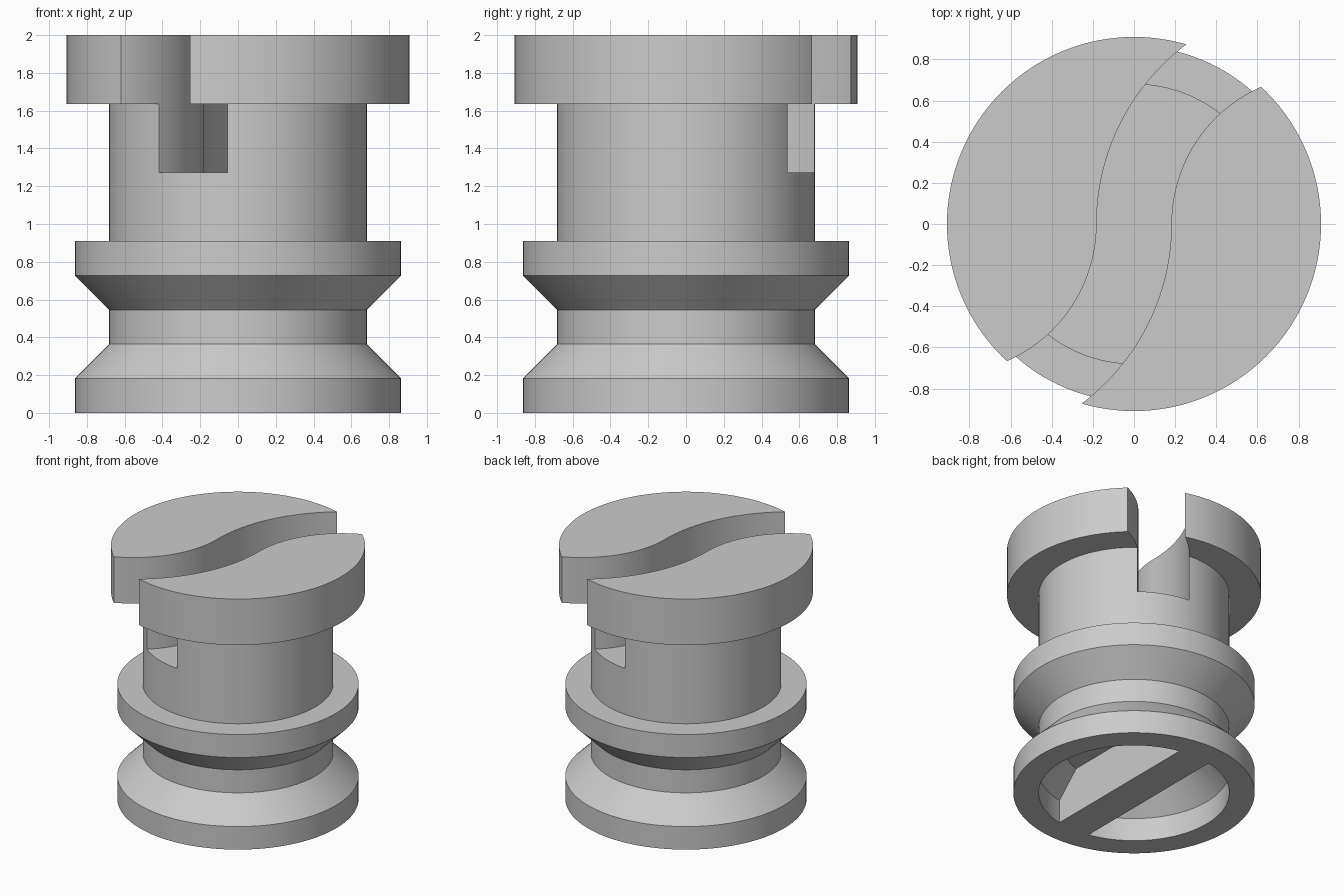
import bpy, bmesh
from math import sin, cos, pi, radians
from mathutils import Vector, Matrix

U = 2 / 11          # design module: the model is 11 modules tall
SEGMENTS = 128

cube = bpy.data.objects.get("Cube")
if cube:
    bpy.data.objects.remove(cube, do_unlink=True)

grey = bpy.data.materials.new("plain_grey")
grey.use_nodes = True
grey.diffuse_color = (0.6, 0.6, 0.6, 1)
grey.node_tree.nodes["Principled BSDF"].inputs["Base Color"].default_value = (0.6, 0.6, 0.6, 1)


def make_object(name, bm):
    bmesh.ops.recalc_face_normals(bm, faces=bm.faces)
    mesh = bpy.data.meshes.new(name)
    bm.to_mesh(mesh)
    bm.free()
    mesh.materials.append(grey)
    obj = bpy.data.objects.new(name, mesh)
    bpy.context.collection.objects.link(obj)
    return obj


def lathe(name, profile):
    """Closed solid of revolution from (radius, height) pairs in modules."""
    bm = bmesh.new()
    rings = []
    for r, z in profile:
        rings.append([bm.verts.new(Vector((r * cos(a), r * sin(a), z)) * U)
                      for a in (2 * pi * i / SEGMENTS for i in range(SEGMENTS))])
    for low, high in zip(rings, rings[1:]):
        for i in range(SEGMENTS):
            j = (i + 1) % SEGMENTS
            bm.faces.new((low[i], low[j], high[j], high[i]))
    bm.faces.new(rings[0])
    bm.faces.new(rings[-1])
    return make_object(name, bm)


def cut(target, cutter):
    """Subtract the cutter, then discard it."""
    cutter.hide_render = True
    mod = target.modifiers.new("cut", 'BOOLEAN')
    mod.operation = 'DIFFERENCE'
    mod.solver = 'EXACT'
    mod.object = cutter
    bpy.context.view_layer.objects.active = target
    bpy.ops.object.modifier_apply(modifier=mod.name)
    bpy.data.objects.remove(cutter, do_unlink=True)


# Turned body: base flange, neck, collar, shaft and head
body = lathe("grooved_plug", [
    (4.75, 0), (4.75, 1), (3.75, 2), (3.75, 3), (4.75, 4), (4.75, 5),
    (3.75, 5), (3.75, 9), (5, 9), (5, 11)])

# Hollow in the underside, with a straight bar left across it
hollow = lathe("base_hollow", [(3.75, -1), (3.75, 1), (2.75, 2)])
bm = bmesh.new()
bmesh.ops.create_cube(bm, size=1, matrix=Matrix.Diagonal((1.5 * U, 12 * U, 12 * U, 1)))
cut(hollow, make_object("base_bar", bm))
cut(body, hollow)

# S-shaped groove: two concentric arc pairs, mirrored through the centre
STEPS, SWEEP, CENTRE, INNER, OUTER = 32, radians(75), 5, 4, 6
left = []
for k in range(-STEPS, STEPS + 1):
    a = SWEEP * abs(k) / STEPS
    if k < 0:
        left.append((CENTRE - OUTER * cos(a), OUTER * sin(a)))
    else:
        left.append((-CENTRE + INNER * cos(a), -INNER * sin(a)))
right = [(-x, -y) for x, y in reversed(left)]

bm = bmesh.new()
sides = [[bm.verts.new(Vector((x, y, 7)) * U) for x, y in side] for side in (left, right)]
for i in range(len(left) - 1):
    bm.faces.new((sides[0][i], sides[0][i + 1], sides[1][i + 1], sides[1][i]))
top = bmesh.ops.extrude_face_region(bm, geom=bm.faces[:], use_keep_orig=True)["geom"]
bmesh.ops.translate(bm, vec=(0, 0, 5 * U),
                    verts=[v for v in top if isinstance(v, bmesh.types.BMVert)])
cut(body, make_object("s_groove", bm))

# Smooth round walls, crisp edges
bpy.ops.object.select_all(action='DESELECT')
body.select_set(True)
bpy.context.view_layer.objects.active = body
bpy.ops.object.shade_smooth_by_angle(angle=radians(25))
